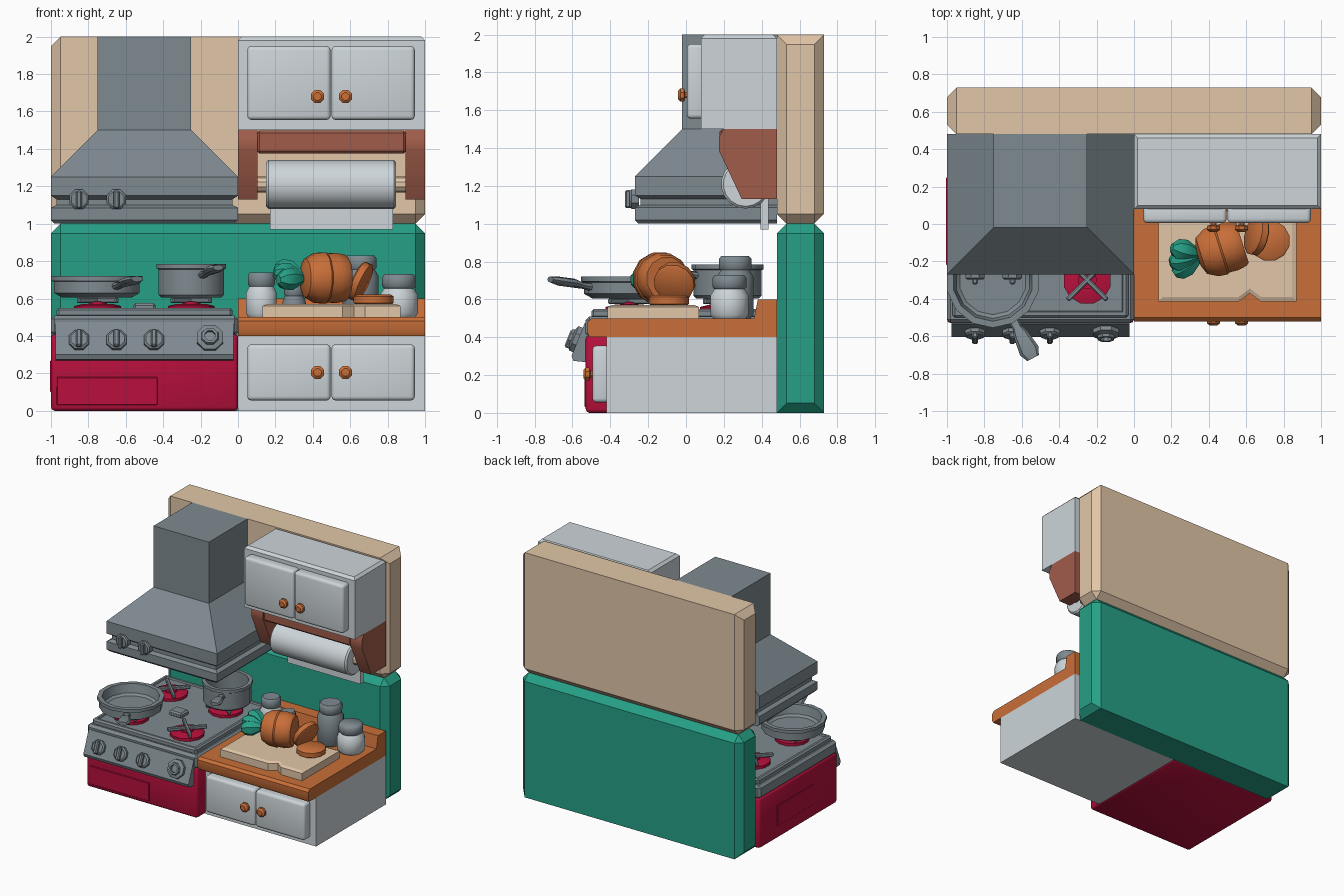
import bpy, bmesh, math
from mathutils import Vector, Matrix

if "Cube" in bpy.data.objects:
    bpy.data.objects.remove(bpy.data.objects["Cube"])


def material(name, r, g, b):
    m = bpy.data.materials.new(name)
    lin = [((c / 255 + 0.055) / 1.055) ** 2.4 for c in (r, g, b)]
    m.diffuse_color = (*lin, 1)
    m.use_nodes = True
    m.node_tree.nodes["Principled BSDF"].inputs["Base Color"].default_value = m.diffuse_color
    return m


STEEL = material("steel grey", 126, 138, 144)
WHITE = material("pale grey", 205, 213, 217)
GREEN = material("green", 38, 160, 134)
RED = material("crimson", 184, 16, 60)
ORANGE = material("orange", 200, 110, 56)
BEIGE = material("beige", 226, 198, 168)
BROWN = material("brown", 160, 92, 74)


def finish(name, bm, mat, angle=35):
    bmesh.ops.recalc_face_normals(bm, faces=bm.faces)
    me = bpy.data.meshes.new(name)
    bm.to_mesh(me)
    bm.free()
    me.materials.append(mat)
    me.polygons.foreach_set("use_smooth", [True] * len(me.polygons))
    me.set_sharp_from_angle(angle=math.radians(angle))
    ob = bpy.data.objects.new(name, me)
    bpy.context.collection.objects.link(ob)
    return ob


def box(name, x0, x1, y0, y1, z0, z1, mat, bevel=0, seg=1, keep=lambda e: True):
    bm = bmesh.new()
    bmesh.ops.create_cube(bm, size=1)
    for v in bm.verts:
        v.co = ((x0 + x1) / 2 + v.co.x * (x1 - x0), (y0 + y1) / 2 + v.co.y * (y1 - y0),
                (z0 + z1) / 2 + v.co.z * (z1 - z0))
    if bevel:
        bmesh.ops.bevel(bm, geom=[e for e in bm.edges if keep(e)], offset=bevel,
                        segments=seg, profile=0.5, affect='EDGES')
    return finish(name, bm, mat, 35 if seg == 1 else 50)


def skin(name, rings, mat, angle=35):
    bm = bmesh.new()
    rows = [[bm.verts.new(p) for p in ring] for ring in rings]
    n = len(rows[0])
    for a, b in zip(rows, rows[1:]):
        for i in range(n):
            bm.faces.new((a[i], a[(i + 1) % n], b[(i + 1) % n], b[i]))
    bm.faces.new(rows[0])
    bm.faces.new(rows[-1])
    bmesh.ops.remove_doubles(bm, verts=bm.verts, dist=0.0005)
    return finish(name, bm, mat, angle)


def lathe(name, profile, loc, mat, axis=(0, 0, 1), n=12, angle=35):
    rot = Vector(axis).to_track_quat('Z', 'Y')
    loc = Vector(loc)
    rings = []
    for r, h in profile:
        r = max(r, 0.00005)
        rings.append([loc + rot @ Vector((r * math.cos((i + .5) * math.tau / n),
                                          r * math.sin((i + .5) * math.tau / n), h)) for i in range(n)])
    return skin(name, rings, mat, angle)


def rect(x0, x1, y0, y1, z):
    return [(x0, y0, z), (x1, y0, z), (x1, y1, z), (x0, y1, z)]


def recess(ob, direction, border, depth):
    """Inset the biggest face pointing one way and push it in."""
    d = Vector(direction)
    bm = bmesh.new()
    bm.from_mesh(ob.data)
    f = max((f for f in bm.faces if f.normal.dot(d) > .9), key=lambda f: f.calc_area())
    bmesh.ops.inset_region(bm, faces=[f], thickness=border)
    bmesh.ops.inset_region(bm, faces=[f], thickness=0.006, depth=-depth)
    bm.to_mesh(ob.data)
    bm.free()
    ob.data.set_sharp_from_angle(angle=math.radians(35))


# Two-tone wall, chamfered except along the very top and bottom long edges
def wall_edge(outer_z):
    def keep(e):
        a, b = (v.co for v in e.verts)
        return not (abs(a.z - outer_z) < .01 and abs(b.z - outer_z) < .01 and abs(a.y - b.y) < .01)
    return keep


box("lower_wall", -1, 1, .48, .73, 0, 1, GREEN, .052, keep=wall_edge(0))
box("upper_wall", -1, 1, .48, .73, 1, 2, BEIGE, .052, keep=wall_edge(2))

# Stove body with drawer panels on front and side
box("stove_body", -1, 0, -.53, .48, 0, .41, RED, .02, 2)
for nm, b in (("stove_drawer", (-.97, -.43, -.536, -.5, .03, .18)),
              ("stove_side_panel", (-1.004, -.95, -.22, .25, .1, .27))):
    box(nm, *b, RED, .004)

# Cooktop
box("cooktop_slab", -1, 0, -.53, .48, .4, .51, STEEL, .02)
tray = box("cooktop_tray", -.97, -.03, -.5, .45, .5, .55, STEEL, .012)
recess(tray, (0, 0, 1), .025, .012)
box("cooktop_centre", -.56, -.44, -.1, 0, .53, .575, STEEL, .012)

# Slanted control panel
panel = [(-.50, .475), (-.535, .475), (-.605, .30), (-.595, .275), (-.50, .265)]
skin("control_panel", [[(x, y, z) for y, z in panel] for x in (-.975, -.025)], STEEL)


def knob(name, loc, axis, r):
    lathe(name, [(r, -.02), (r, .02), (r * .8, .03)], loc, STEEL, axis, 8)
    grip = box(name + "_grip", -r * .28, r * .28, -r * .85, r * .85, .02, .055, STEEL, .008)
    a = Vector(axis).normalized()
    side = Vector((1, 0, 0))
    up = a.cross(side)
    grip.matrix_world = Matrix.Translation(loc) @ Matrix((side, up, a)).transposed().to_4x4()


tilt = (0, -.93, .37)
for i, x in enumerate((-.85, -.65, -.45)):
    knob(f"stove_knob_{i}", (x, -.575, .375), tilt, .058)
lathe("timer_knob", [(.075, -.02), (.075, .025), (.05, .035), (.045, .05), (.03, .05), (.03, .03)],
      (-.15, -.57, .385), STEEL, tilt, 8)

# Burners with crossed grates
for i, (x, y) in enumerate([(-.75, -.3), (-.25, -.3), (-.75, .2), (-.25, .2)]):
    lathe(f"burner_{i}", [(.13, .53), (.13, .56), (.08, .572), (.05, .572), (.05, .585)], (x, y, 0), RED, n=12)
    for s in (45, 135):
        bar = box(f"grate_{i}_{s}", -.15, .15, -.013, .013, .575, .605, STEEL, .006)
        bar.location = (x, y, 0)
        bar.rotation_euler.z = math.radians(s)


# Pan and pot with flat handles
def handle(name, cx, cy, direction, stations):
    d = Vector((*direction, 0)).normalized()
    s = Vector((-d.y, d.x, 0))
    rings = []
    for dist, w, t, z in stations:
        c = Vector((cx, cy, z)) + d * dist
        rings.append([c + s * w * math.cos(k * math.tau / 8) + Vector((0, 0, t * math.sin(k * math.tau / 8)))
                      for k in range(8)])
    skin(name, rings, STEEL)


lathe("frying_pan", [(0, .605), (.19, .605), (.235, .63), (.235, .69), (.25, .695), (.25, .72),
                     (.215, .72), (.2, .65), (.18, .635), (0, .635)], (-.755, -.305, 0), STEEL, n=14)
handle("pan_handle", -.755, -.305, (.46, -.88),
       [(.22, .03, .022, .665), (.28, .025, .018, .675), (.32, .04, .024, .685),
        (.42, .055, .024, .697), (.465, .035, .016, .705)])
lathe("saucepan", [(0, .605), (.165, .605), (.18, .62), (.18, .755), (.19, .76), (.19, .785),
                   (.16, .785), (.16, .635), (0, .635)], (-.25, .22, 0), STEEL, n=14)
handle("saucepan_handle", -.25, .22, (.36, -.93),
       [(.17, .028, .02, .725), (.22, .022, .018, .735), (.26, .036, .022, .745),
        (.36, .048, .022, .76), (.4, .03, .015, .765)])

# Extractor hood: stacked rectangles up to the chimney
hood = [(.02, 1.0), (0, 1.02), (0, 1.085), (.03, 1.1), (.03, 1.13), (0, 1.15), (0, 1.25)]
rings = [rect(-1 + i, -i, -.27 + i, .48, z) for i, z in hood]
rings += [rect(-.75, -.25, -.02, .48, 1.5), rect(-.75, -.25, -.02, .48, 2)]
skin("extractor_hood", rings, STEEL, 20)
for i, x in enumerate((-.85, -.65)):
    knob(f"hood_knob_{i}", (x, -.268, 1.13), (0, -1, 0), .056)


# Cabinets with pillow doors and round knobs
def cabinet(name, y0, z0, z1, bevel_z, door_z):
    keep = lambda e: all(v.co.z > bevel_z for v in e.verts)
    box(name, 0, 1, y0, .48, z0, z1, WHITE, .02, keep=keep)
    for i, (x0, x1, kx) in enumerate(((.05, .495, .425), (.5, .945, .575))):
        door = box(f"{name}_door_{i}", x0, x1, y0 - .075, y0 + .02, *door_z, WHITE, .022, 3)
        lathe(f"{name}_knob_{i}", [(.018, -.02), (.018, .01), (.038, .015), (.038, .035), (.022, .048)],
              (kx, y0 - .075, door_z[0] + .15 if z0 == 0 else 1.68), ORANGE, (0, -1, 0), 8)


cabinet("upper_cabinet", .08, 1.5, 2.0, 1.9, (1.555, 1.95))
cabinet("lower_cabinet", -.42, 0, .4, 9, (.055, .355))

# Counter with raised back edge
top = [(-.51, .4), (-.52, .42), (-.52, .48), (-.5, .5), (.36, .5), (.38, .6), (.48, .6), (.48, .4)]
skin("countertop", [[(x, y, z) for y, z in top] for x in (0, 1)], ORANGE)

# Paper towel holder
bracket = [(.2, 1.5), (.175, 1.46), (.175, 1.385), (.295, 1.13), (.48, 1.13), (.48, 1.5)]
for i, x in enumerate((0, .895)):
    skin(f"towel_bracket_{i}", [[(xx, y, z) for y, z in bracket] for xx in (x, x + .105)], BROWN)
box("towel_holder_top", .1, .9, .176, .48, 1.375, 1.499, BROWN, .015)
lathe("towel_rod", [(.042, .09), (.042, .91)], (0, .315, 1.21), BEIGE, (1, 0, 0), 10)
lathe("towel_roll", [(.118, .15), (.13, .162), (.13, .833), (.118, .845)], (0, .315, 1.21), WHITE, (1, 0, 0), 18)
box("towel_sheet", .17, .83, .395, .435, .97, 1.21, WHITE)

# Cutting board with a notch in its front edge
def board(i, z):
    return [(.13 + i, -.415 + i, z), (.56, -.415 + i, z), (.62, -.37 + i, z), (.68, -.415 + i, z),
            (.87 - i, -.415 + i, z), (.87 - i, .07 - i, z), (.13 + i, .07 - i, z)]


skin("cutting_board", [board(0, .5), board(0, .56), board(.025, .57)], BEIGE, 5)

# Carrot: chopped root, leaves and two slices
axis = Vector((.95, .3, 0)).normalized()
root = Vector((.47, -.135, .71))
lathe("carrot", [(.05, -.135), (.105, -.115), (.137, -.06), (.142, -.01), (.135, 0), (.138, .05),
                 (.128, .1), (.115, .115)], root, ORANGE, axis, 12)
for i, (dy, dz, out) in enumerate(((.07, .05, -.02), (-.075, -.02, -.02), (-.01, .02, -.06))):
    start = root - axis * .11
    d = Vector((-.15 + out * .4, dy - .03, dz + .01))
    lathe(f"carrot_leaf_{i}", [(.015, 0), (.035, .04), (.062, .1), (.055, .15), (.025, .18)],
          start, GREEN, d, 7)
disc = [(.095, -.028), (.11, -.018), (.11, .018), (.095, .028)]
lathe("leaning_slice", disc, (.655, -.06, .69), ORANGE, (.88, -.2, -.4), 12)
lathe("flat_slice", disc, (.725, -.09, .594), ORANGE, n=12)


# Storage jars with lids
def jar(name, x, y, r, body, lid, mat):
    lathe(name, [(r * .85, .5), (r, .52), (r, body - .04), (r * .75, body)], (x, y, 0), mat, n=12, angle=50)
    lathe(name + "_lid", [(r * .75, body - .01), (r * .88, body + .005), (r * .88, lid - .015),
                          (r * .75, lid)], (x, y, 0), STEEL, n=12, angle=50)


jar("jar_left", .125, .25, .085, .67, .74, WHITE)
jar("jar_small", .3, .22, .065, .62, .68, STEEL)
jar("jar_tall", .655, .26, .1, .76, .83, STEEL)
jar("jar_right", .86, .23, .105, .66, .73, WHITE)
